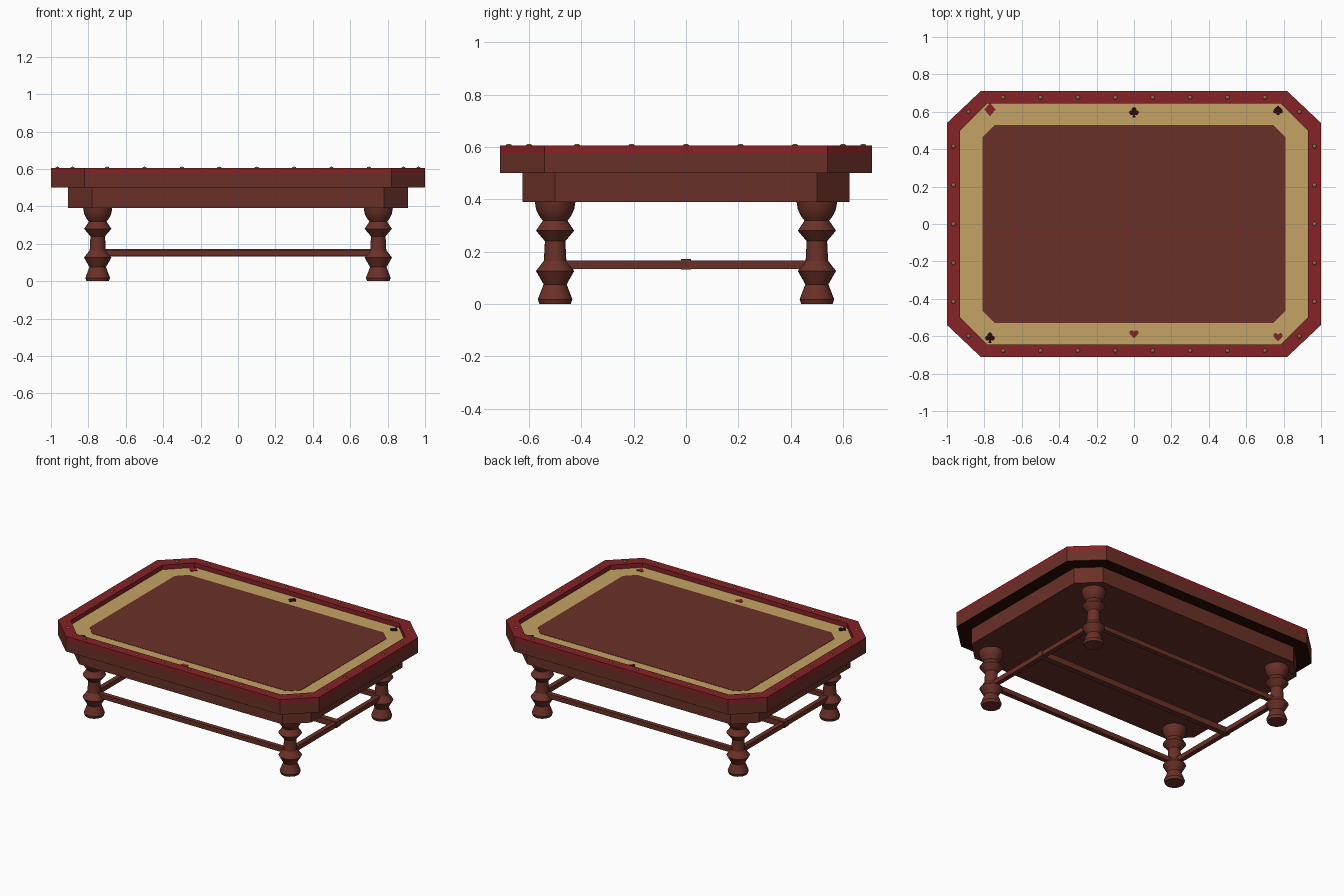
import bpy, bmesh, math
from mathutils import Matrix

if "Cube" in bpy.data.objects:
    bpy.data.objects.remove(bpy.data.objects["Cube"])


def material(name, rgb):
    lin = [((c / 255 + 0.055) / 1.055) ** 2.4 if c > 10 else c / 255 / 12.92 for c in rgb]
    m = bpy.data.materials.new(name)
    m.diffuse_color = (*lin, 1)
    m.use_nodes = True
    m.node_tree.nodes["Principled BSDF"].inputs["Base Color"].default_value = m.diffuse_color
    return m


WOOD = material("brown wood", (106, 48, 39))
RED = material("red leather", (134, 34, 38))
CREAM = material("tan border", (197, 162, 100))
DARK = material("dark wood", (42, 10, 9))
BRASS = material("brass", (150, 108, 62))


def finish(bm, name, *mats):
    bmesh.ops.recalc_face_normals(bm, faces=bm.faces)
    me = bpy.data.meshes.new(name)
    bm.to_mesh(me)
    bm.free()
    ob = bpy.data.objects.new(name, me)
    bpy.context.collection.objects.link(ob)
    for m in mats:
        me.materials.append(m)
    return ob


def octagon(hx, hy, cx, cy):
    """Rectangle of half size hx, hy with corners cut by cx, cy."""
    a, b = hx - cx, hy - cy
    return [(hx, -b), (hx, b), (a, hy), (-a, hy), (-hx, b), (-hx, -b), (-a, -hy), (a, -hy)]


def prism(name, pts, z0, z1, *mats):
    bm = bmesh.new()
    lo = [bm.verts.new((x, y, z0)) for x, y in pts]
    hi = [bm.verts.new((x, y, z1)) for x, y in pts]
    bm.faces.new(lo)
    bm.faces.new(hi)
    for i in range(len(pts)):
        j = (i + 1) % len(pts)
        bm.faces.new((lo[i], lo[j], hi[j], hi[i]))
    return finish(bm, name, *mats)


def ring(name, outer, inner, z0, z1, mat):
    bm = bmesh.new()
    loops = [[bm.verts.new((x, y, z)) for x, y in p]
             for p, z in ((outer, z0), (outer, z1), (inner, z1), (inner, z0))]
    n = len(outer)
    for k in range(4):
        a, b = loops[k], loops[(k + 1) % 4]
        for i in range(n):
            j = (i + 1) % n
            bm.faces.new((a[i], a[j], b[j], b[i]))
    return finish(bm, name, mat)


def bar(name, centre, size):
    bm = bmesh.new()
    bmesh.ops.create_cube(bm, size=1, matrix=Matrix.Translation(centre) @ Matrix.Diagonal((*size, 1)))
    return finish(bm, name, WOOD)


# table body: apron, wider frame with dark underside, red padded rail
OUTER = octagon(1.0, 0.71, 0.18, 0.17)
INNER = octagon(0.93, 0.645, 0.147, 0.145)
prism("apron", octagon(0.91, 0.625, 0.13, 0.125), 0.39, 0.5, WOOD)
frame = prism("frame", OUTER, 0.5, 0.572, WOOD, DARK)
for p in frame.data.polygons:
    if p.normal.z < -0.5:
        p.material_index = 1
ring("rail", OUTER, INNER, 0.572, 0.605, RED)

# playing surface
prism("border", INNER, 0.570, 0.574, CREAM)
prism("field", octagon(0.81, 0.53, 0.065, 0.065), 0.572, 0.576, WOOD)

# brass studs round the rail
spots = [(x / 10, s * 0.677) for x in range(-7, 8, 2) for s in (-1, 1)]
spots += [(s * 0.965, y * 0.208) for y in range(-2, 3) for s in (-1, 1)]
spots += [(s * 0.885, t * 0.6) for s in (-1, 1) for t in (-1, 1)]
bm = bmesh.new()
for x, y in spots:
    bmesh.ops.create_uvsphere(bm, u_segments=8, v_segments=6, radius=1,
                              matrix=Matrix.Translation((x, y, 0.604)) @ Matrix.Diagonal((0.012, 0.012, 0.008, 1)))
finish(bm, "studs", BRASS)


# inlaid card suit marks on the border
def heart(s, flip=1):
    pts = []
    for i in range(20):
        t = math.tau * i / 20
        x = 16 * math.sin(t) ** 3
        y = 13 * math.cos(t) - 5 * math.cos(2 * t) - 2 * math.cos(3 * t) - math.cos(4 * t)
        pts.append((x * s / 16, flip * (y + 2) * s / 16))
    return pts


def disc(cx, cy, r):
    return [(cx + r * math.cos(math.tau * i / 12), cy + r * math.sin(math.tau * i / 12)) for i in range(12)]


stem = [(-0.009, -0.03), (0.009, -0.03), (0, 0)]
HEART = [heart(0.025)]
SPADE = [heart(0.026, -1), stem]
CLUB = [disc(0, 0.012, 0.013), disc(-0.013, -0.005, 0.013), disc(0.013, -0.005, 0.013), stem]
DIAMOND = [[(0, -0.036), (0.03, 0), (0, 0.036), (-0.03, 0)]]
for name, shapes, x, y, mat in (
        ("diamond_mark", DIAMOND, -0.77, 0.612, RED), ("club_mark_back", CLUB, 0, 0.6, DARK),
        ("spade_mark", SPADE, 0.77, 0.612, DARK), ("club_mark_front", CLUB, -0.77, -0.605, DARK),
        ("heart_mark_middle", HEART, 0, -0.59, RED), ("heart_mark_corner", HEART, 0.77, -0.605, RED)):
    for k, pts in enumerate(shapes):
        prism(f"{name}_{k}", [(x + u, y + v) for u, v in pts], 0.572, 0.5765 + k * 0.0002, mat)

# turned legs
PROFILE = [(0, 0), (0.06, 0), (0.066, 0.018), (0.044, 0.075), (0.073, 0.126), (0.043, 0.165),
           (0.039, 0.24), (0.073, 0.28), (0.047, 0.318), (0.062, 0.338), (0.073, 0.362),
           (0.078, 0.392), (0, 0.392)]
for sx in (-1, 1):
    for sy in (-1, 1):
        bm = bmesh.new()
        vs = [bm.verts.new((r, 0, z)) for r, z in PROFILE]
        es = [bm.edges.new(e) for e in zip(vs, vs[1:])]
        bmesh.ops.spin(bm, geom=vs + es, axis=(0, 0, 1), cent=(0, 0, 0), steps=24, angle=math.tau)
        bmesh.ops.remove_doubles(bm, verts=bm.verts, dist=1e-5)
        leg = finish(bm, ("front" if sy < 0 else "back") + ("_left_leg" if sx < 0 else "_right_leg"), WOOD)
        leg.location = (sx * 0.75, sy * 0.5, 0)
        bpy.ops.object.select_all(action='DESELECT')
        leg.select_set(True)
        bpy.context.view_layer.objects.active = leg
        bpy.ops.object.shade_smooth_by_angle(angle=math.radians(30))

# stretchers between the legs, plus one down the middle
for s in (-1, 1):
    bar("long_stretcher", (0, s * 0.5, 0.15), (1.5, 0.032, 0.032))
    bar("end_stretcher", (s * 0.75, 0, 0.15), (0.032, 1.0, 0.032))
bar("middle_stretcher", (0, 0, 0.152), (1.54, 0.04, 0.04))
